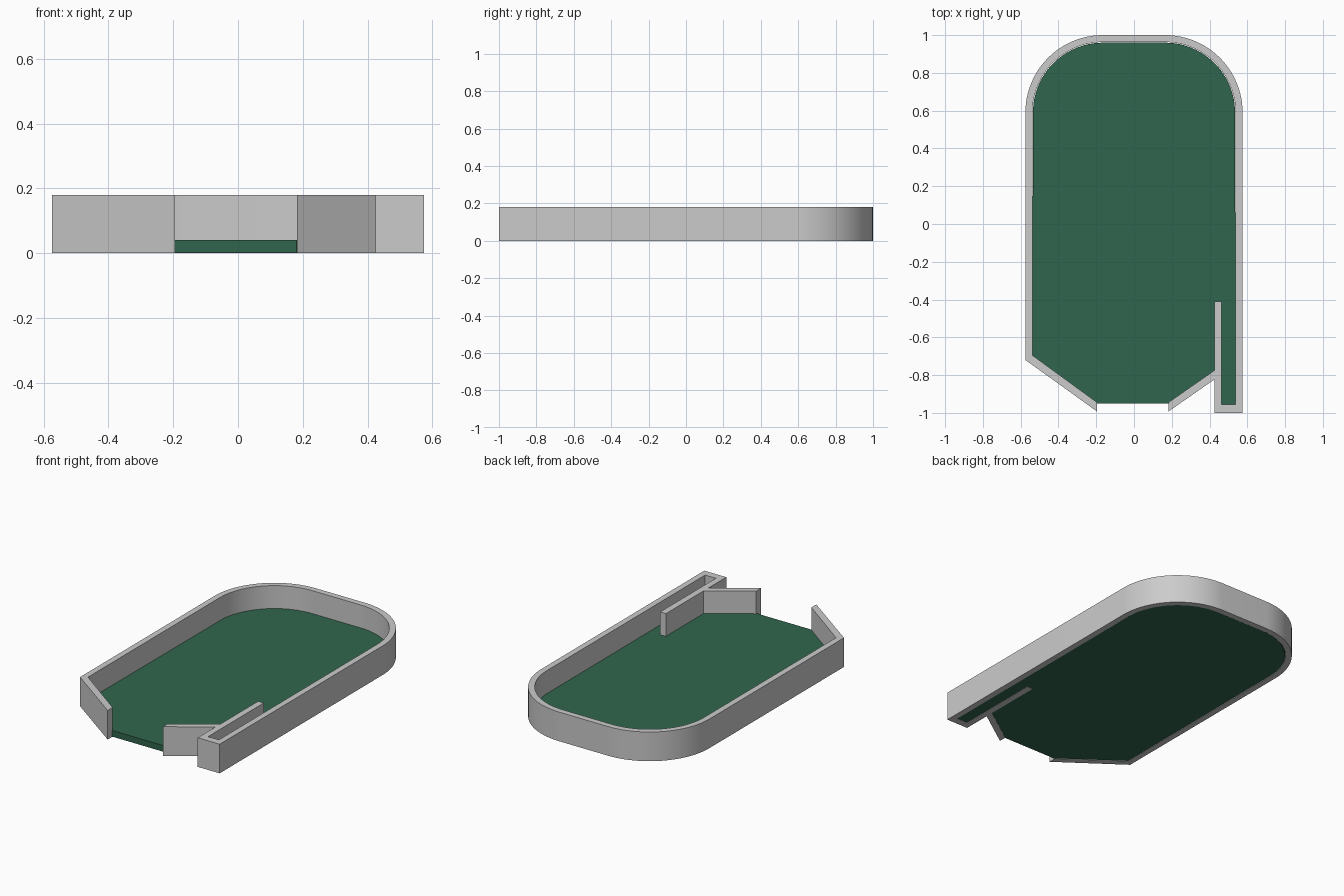
import bpy, bmesh, math

if "Cube" in bpy.data.objects:
    bpy.data.objects.remove(bpy.data.objects["Cube"])

WALL_H = 0.18
CX, CY = 0.165, 0.59      # centre of the rounded back corners
R_OUT, R_IN = 0.41, 0.373
X_OUT, X_IN = 0.575, 0.538


def prism(name, outline, z0, z1, colour=None):
    """Extrude a counter-clockwise outline from z0 to z1."""
    bm = bmesh.new()
    face = bm.faces.new([bm.verts.new((x, y, z0)) for x, y in outline])
    new = bmesh.ops.extrude_face_region(bm, geom=[face])["geom"]
    bmesh.ops.translate(bm, vec=(0, 0, z1 - z0),
                        verts=[v for v in new if isinstance(v, bmesh.types.BMVert)])
    bmesh.ops.recalc_face_normals(bm, faces=bm.faces)
    mesh = bpy.data.meshes.new(name)
    bm.to_mesh(mesh)
    bm.free()
    obj = bpy.data.objects.new(name, mesh)
    bpy.context.collection.objects.link(obj)
    if colour:
        mat = bpy.data.materials.new(name + "_colour")
        mat.diffuse_color = colour
        mat.use_nodes = True
        mat.node_tree.nodes["Principled BSDF"].inputs["Base Color"].default_value = mat.diffuse_color
        mesh.materials.append(mat)
    bpy.ops.object.select_all(action='DESELECT')
    obj.select_set(True)
    bpy.context.view_layer.objects.active = obj
    bpy.ops.object.shade_smooth_by_angle(angle=math.radians(30))
    return obj


def back_curve(r, steps=24):
    """Right side, over the rounded back, to the left side."""
    quarter = [(CX + r * math.cos(math.pi / 2 * i / steps),
                CY + r * math.sin(math.pi / 2 * i / steps)) for i in range(steps + 1)]
    return quarter + [(-x, y) for x, y in reversed(quarter)]


# green playfield with the shooter lane on the right
floor = [(-X_IN, -0.70), (-0.20, -0.95), (0.18, -0.95), (0.425, -0.775),
         (0.43, -0.955), (X_IN, -0.955)] + back_curve(R_IN - 0.003)
prism("playfield", floor, 0.002, 0.04, (0.03, 0.13, 0.075, 1))

# outer wall: both sides and the rounded back in one piece
rim = ([(X_OUT, -0.96)] + back_curve(R_OUT) + [(-X_OUT, -0.72), (-X_IN, -0.695)]
       + list(reversed(back_curve(R_IN))) + [(X_IN, -0.96)])
prism("outer_wall", rim, 0, WALL_H)

# slanted drain guides at the front
prism("left_drain_guide",
      [(-X_OUT, -0.72), (-0.195, -0.993), (-0.195, -0.945), (-X_IN, -0.695)], 0, WALL_H)
prism("right_drain_guide",
      [(0.182, -0.993), (0.43, -0.82), (0.43, -0.772), (0.182, -0.945)], 0, WALL_H)

# shooter lane divider and end cap
prism("lane_divider", [(0.425, -0.955), (0.464, -0.955), (0.464, -0.41), (0.425, -0.41)], 0, WALL_H)
prism("lane_end", [(0.425, -1), (X_OUT, -1), (X_OUT, -0.955), (0.425, -0.955)], 0, WALL_H)
